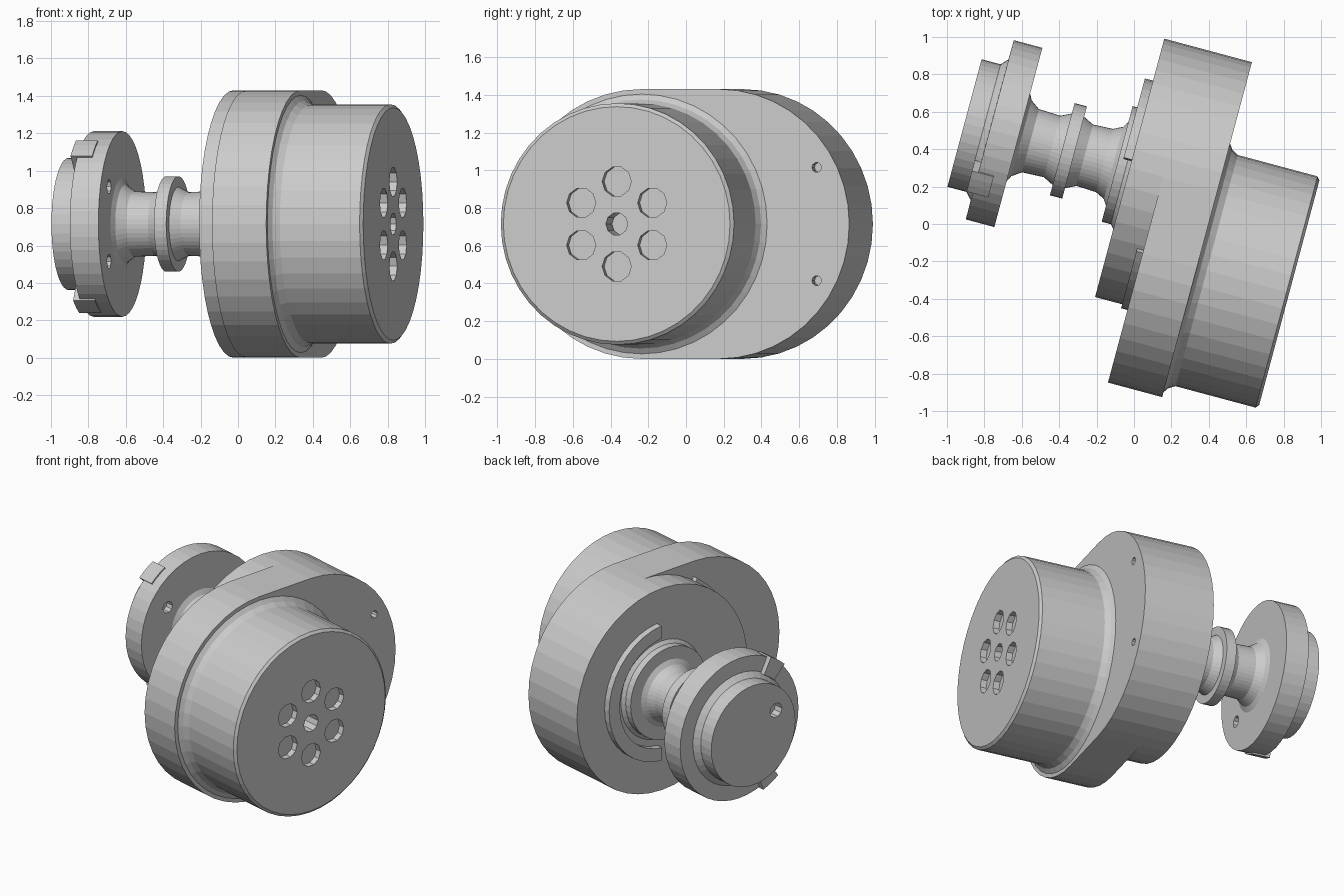
import bpy, bmesh
from math import sin, cos, pi, radians
from mathutils import Matrix

if "Cube" in bpy.data.objects:
    bpy.data.objects.remove(bpy.data.objects["Cube"])

# Local frame: X along the shaft, Y across the housing; turned 15 degrees about Z
TURN = Matrix.Rotation(radians(-15), 4, 'Z')
Z0 = 0.715          # height of both axes
SHAFT_Y, MOTOR_Y = 0.287, -0.14
SEG = 44


def finish(name, bm, helper=False):
    bmesh.ops.recalc_face_normals(bm, faces=bm.faces)
    bm.transform(TURN)
    me = bpy.data.meshes.new(name)
    bm.to_mesh(me)
    bm.free()
    ob = bpy.data.objects.new(name, me)
    bpy.context.collection.objects.link(ob)
    if helper:
        ob.hide_render = True
        ob.hide_viewport = True
    return ob


def add_lathe(bm, profile, y, z=Z0, seg=SEG):
    rings = []
    for x, r in profile:
        rings.append([bm.verts.new((x, y + r * cos(2 * pi * i / seg), z + r * sin(2 * pi * i / seg)))
                      for i in range(seg)])
    for a, b in zip(rings, rings[1:]):
        for i in range(seg):
            j = (i + 1) % seg
            bm.faces.new((a[i], a[j], b[j], b[i]))
    bm.faces.new(rings[0])
    bm.faces.new(rings[-1])


def lathe(name, profile, y):
    bm = bmesh.new()
    add_lathe(bm, profile, y)
    return finish(name, bm)


def extrude_outline(name, pts, x0, x1):
    bm = bmesh.new()
    f = bm.faces.new([bm.verts.new((x0, y, z)) for y, z in pts])
    geo = bmesh.ops.extrude_face_region(bm, geom=[f])['geom']
    bmesh.ops.translate(bm, vec=(x1 - x0, 0, 0),
                        verts=[g for g in geo if isinstance(g, bmesh.types.BMVert)])
    return finish(name, bm)


def arc(y, r, a0, a1, n):
    return [(y + r * cos(radians(a0 + (a1 - a0) * i / n)),
             Z0 + r * sin(radians(a0 + (a1 - a0) * i / n))) for i in range(n + 1)]


def drill(ob, holes):
    """holes: (x0, x1, y, z, radius)"""
    bm = bmesh.new()
    for x0, x1, y, z, r in holes:
        add_lathe(bm, [(x0, r), (x1, r)], y, z, 10)
    cutter = finish(ob.name + "_cutter", bm, True)
    mod = ob.modifiers.new("holes", 'BOOLEAN')
    mod.operation = 'DIFFERENCE'
    mod.solver = 'EXACT'
    mod.object = cutter


# Gearbox housing: stadium plate plus round raised half on the shaft side
housing = extrude_outline("gearbox_plate",
                          arc(SHAFT_Y - 0.003, 0.715, -90, 90, 22) + arc(MOTOR_Y, 0.715, 90, 270, 22),
                          0.085, 0.385)
drill(housing, [(0.33, 0.45, 0.82, Z0 + s * 0.3, 0.026) for s in (-1, 1)])
lathe("gearbox_drum", [(-0.1, 0.715), (0.087, 0.715)], SHAFT_Y - 0.003)
extrude_outline("gearbox_drum_fillet", arc(SHAFT_Y, 0.74, 125, 235, 20) + arc(SHAFT_Y, 0.7, 235, 125, 20),
                0.05, 0.09)

# Motor can with fillet at the housing and a small end chamfer
motor = lathe("motor_can", [(0.384, 0.69), (0.405, 0.66), (0.44, 0.64), (0.882, 0.64), (0.897, 0.622)], MOTOR_Y)
vents = [(0.855, 0.95, MOTOR_Y + 0.225 * cos(radians(30 + 60 * i)),
          Z0 + 0.225 * sin(radians(30 + 60 * i)), 0.08) for i in range(6)]
drill(motor, vents + [(0.77, 0.95, MOTOR_Y, Z0, 0.06)])

# Output shaft with flared ends, and its collars
lathe("output_shaft", [(-0.72, 0.25), (-0.7, 0.21), (-0.65, 0.175), (-0.53, 0.17), (-0.47, 0.2),
                       (-0.41, 0.2), (-0.35, 0.17), (-0.24, 0.175), (-0.19, 0.2), (-0.165, 0.24)], SHAFT_Y)
lathe("shaft_ring", [(-0.474, 0.255), (-0.406, 0.255)], SHAFT_Y)
lathe("shaft_boss", [(-0.17, 0.32), (-0.12, 0.32), (-0.098, 0.345)], SHAFT_Y)
extrude_outline("boss_rib", arc(SHAFT_Y, 0.48, -85, 85, 18) + arc(SHAFT_Y, 0.39, 85, -85, 18), -0.145, -0.09)

# Output wheel: wide flange and smaller outer hub
wheel = lathe("output_wheel", [(-1.015, 0.353), (-0.91, 0.353), (-0.876, 0.39), (-0.875, 0.496),
                               (-0.717, 0.496)], SHAFT_Y)
drill(wheel, [(-1.08, -0.95, SHAFT_Y - 0.19, Z0 + 0.12, 0.05),
              (-0.77, -0.65, SHAFT_Y - 0.275, Z0 + 0.2, 0.04),
              (-0.77, -0.65, SHAFT_Y - 0.275, Z0 - 0.2, 0.04)])

# Small lugs on the wheel rim
for side, a in (("upper", 126), ("lower", -118)):
    extrude_outline("wheel_lug_" + side,
                    arc(SHAFT_Y, 0.505, a - 8, a + 8, 3) + arc(SHAFT_Y, 0.38, a + 8, a - 8, 3),
                    -0.91, -0.79)
